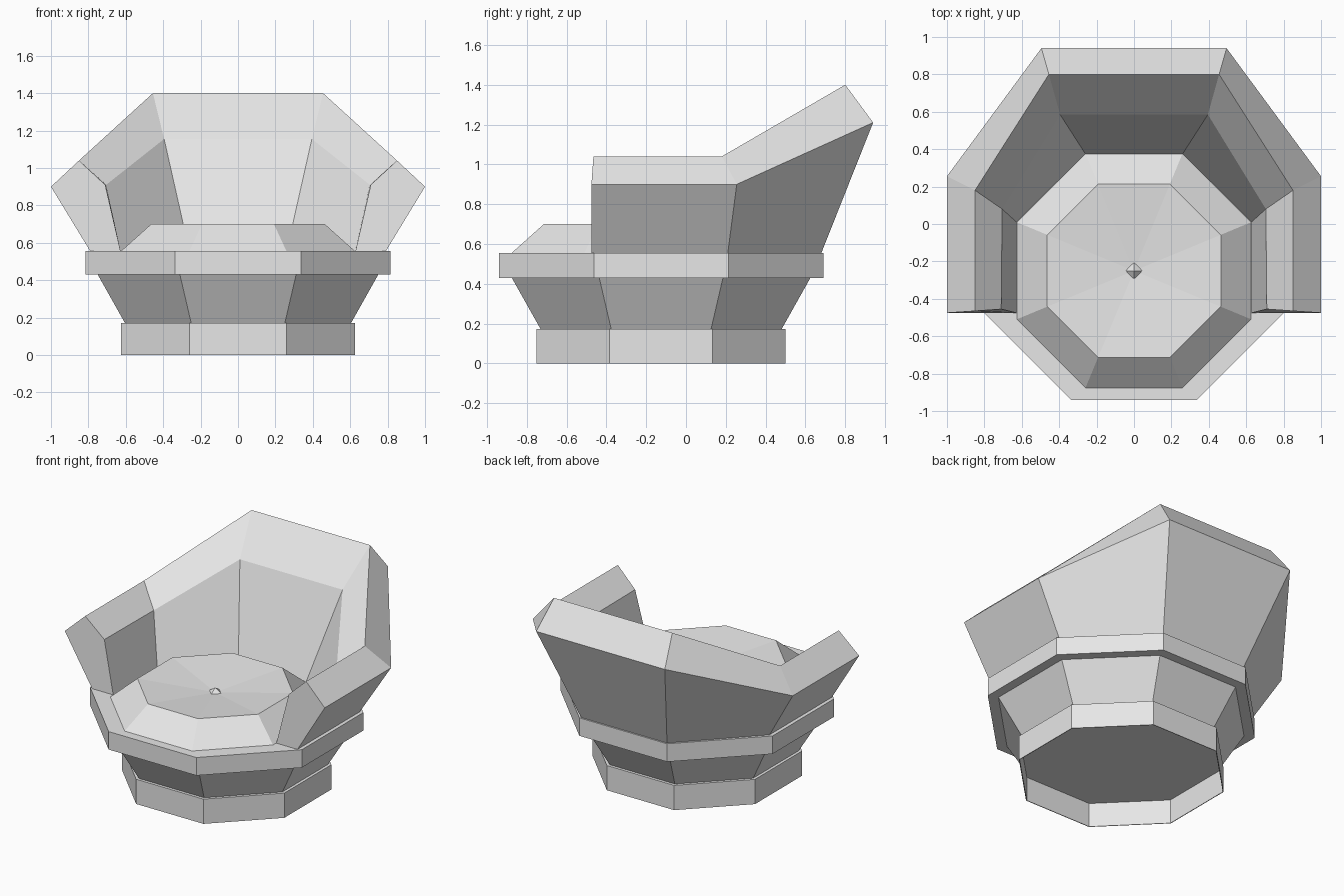
import bpy
import bmesh
import math
from mathutils import Vector

cube = bpy.data.objects.get("Cube")
if cube:
    bpy.data.objects.remove(cube, do_unlink=True)

# One flat grey for the whole chair
grey = bpy.data.materials.new("light_grey")
grey.use_nodes = True
grey.diffuse_color = (0.8, 0.8, 0.8, 1)
grey.node_tree.nodes["Principled BSDF"].inputs["Base Color"].default_value = grey.diffuse_color


def finish(name, bm):
    """Turn a bmesh into a flat shaded object."""
    bmesh.ops.recalc_face_normals(bm, faces=bm.faces)
    mesh = bpy.data.meshes.new(name)
    bm.to_mesh(mesh)
    bm.free()
    mesh.materials.append(grey)
    part = bpy.data.objects.new(name, mesh)
    bpy.context.collection.objects.link(part)
    return part


def bridge(bm, loops):
    """Join successive closed loops of vertices with quads."""
    for lower, upper in zip(loops, loops[1:]):
        count = len(lower)
        for i in range(count):
            j = (i + 1) % count
            bm.faces.new((lower[i], lower[j], upper[j], upper[i]))


def ring(bm, apothem, centre_y, z, sides=8):
    """Polygon with a flat side towards the front."""
    radius = apothem / math.cos(math.pi / sides)
    angles = [(i + 0.5) * math.tau / sides for i in range(sides)]
    return [bm.verts.new((radius * math.cos(a), centre_y + radius * math.sin(a), z))
            for a in angles]


def stack(name, centre_y, levels, tip=None):
    """Octagonal solid through (apothem, height) levels, optionally ending in a point."""
    bm = bmesh.new()
    loops = [ring(bm, apothem, centre_y, z) for apothem, z in levels]
    bridge(bm, loops)
    bm.faces.new(loops[0])
    if tip is None:
        bm.faces.new(loops[-1])
    else:
        point = bm.verts.new((0, centre_y, tip))
        top = loops[-1]
        for i, vert in enumerate(top):
            bm.faces.new((vert, top[(i + 1) % len(top)], point))
    return finish(name, bm)


# Pedestal, hollow underneath, and seat
BODY_Y, CUSHION_Y, SEAT_Z = -0.125, -0.25, 0.555
stack("base", BODY_Y, [(0.62, 0.168), (0.62, 0), (0.625, 0), (0.625, 0.172)])
stack("neck", BODY_Y, [(0.605, 0.172), (0.75, 0.43)])
stack("seat_rim", BODY_Y, [(0.815, 0.43), (0.815, SEAT_Z)])
stack("cushion", CUSHION_Y, [(0.626, SEAT_Z), (0.464, 0.7)], tip=0.655)

# Small pointed button in the middle of the cushion
bm = bmesh.new()
bmesh.ops.create_cone(bm, cap_ends=True, segments=4, radius1=0.06, radius2=0, depth=0.04)
bmesh.ops.translate(bm, verts=bm.verts, vec=Vector((0, CUSHION_Y, 0.668)))
finish("cushion_button", bm)

# Wraparound back: cross-sections at arm front, arm corner and back corner,
# each running outer foot, outer edge, ridge, inner edge, inner foot
arm_front = [(0.79, -0.475, SEAT_Z), (1, -0.475, 0.9), (0.85, -0.465, 1.04),
             (0.71, -0.455, 0.91), (0.628, -0.475, SEAT_Z)]
arm_corner = [(0.79, 0.21, SEAT_Z), (1, 0.255, 0.9), (0.85, 0.18, 1.04),
              (0.705, 0.08, 0.91), (0.628, 0.01, SEAT_Z)]
back_corner = [(0.33, 0.68, SEAT_Z), (0.495, 0.94, 1.21), (0.455, 0.8, 1.4),
               (0.395, 0.585, 1.155), (0.26, 0.375, SEAT_Z)]

left_half = [arm_front, arm_corner, back_corner]
right_half = [[(-x, y, z) for x, y, z in section] for section in reversed(left_half)]
bm = bmesh.new()
loops = [[bm.verts.new(p) for p in section] for section in left_half + right_half]
bridge(bm, loops)
bm.faces.new(loops[0])
bm.faces.new(loops[-1])
finish("backrest_and_arms", bm)
